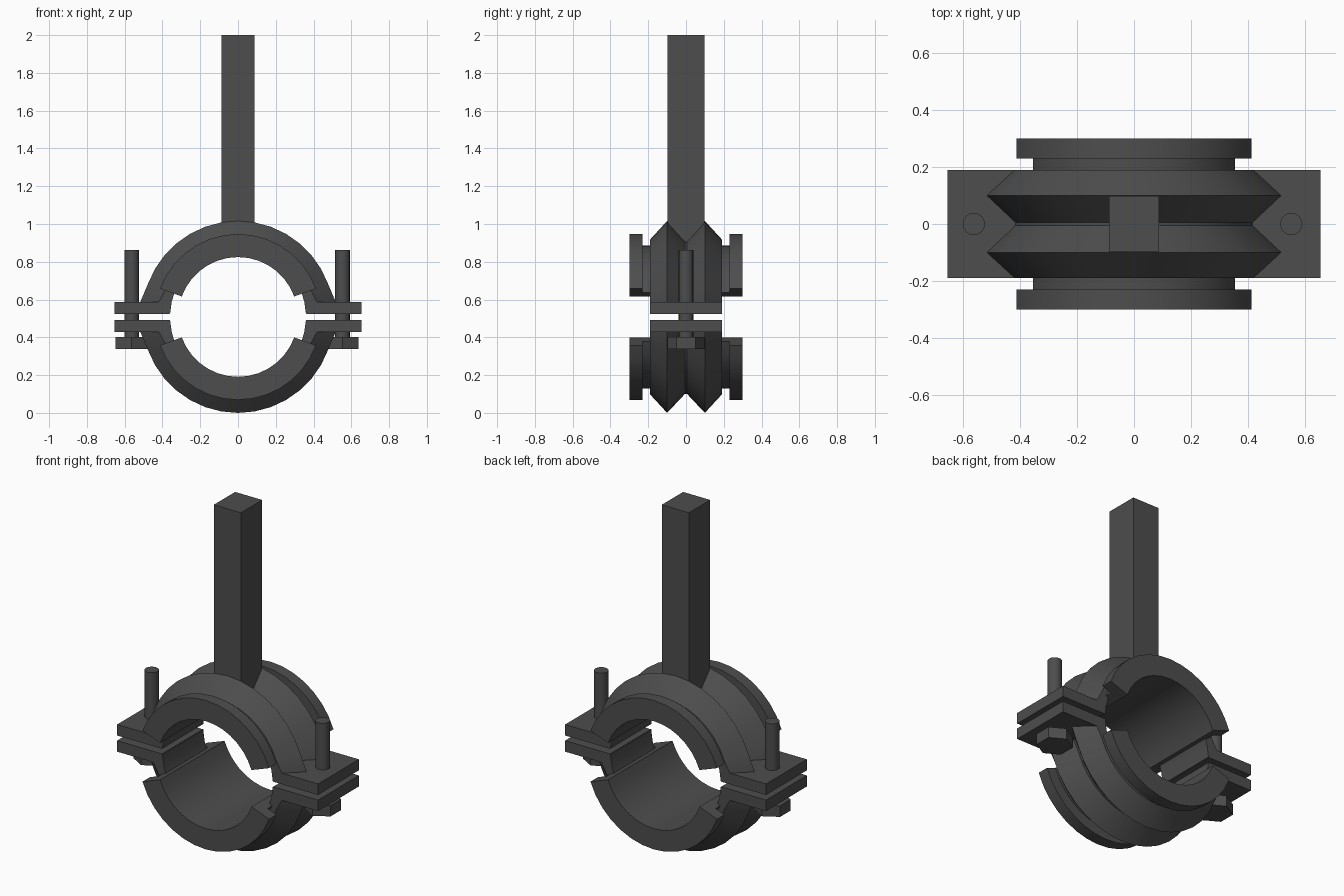
import bpy, bmesh
from math import sin, cos, radians

if "Cube" in bpy.data.objects:
    bpy.data.objects.remove(bpy.data.objects["Cube"])

CZ = 0.515  # centre height of the pipe opening

# dark grey finish shared by all parts
dark = bpy.data.materials.new("dark_grey")
dark.diffuse_color = (0.075, 0.075, 0.075, 1)
dark.use_nodes = True
dark.node_tree.nodes["Principled BSDF"].inputs["Base Color"].default_value = dark.diffuse_color


def finish(bm, name, smooth=False):
    bmesh.ops.recalc_face_normals(bm, faces=bm.faces)
    me = bpy.data.meshes.new(name)
    bm.to_mesh(me)
    bm.free()
    me.materials.append(dark)
    ob = bpy.data.objects.new(name, me)
    bpy.context.collection.objects.link(ob)
    if smooth:
        bpy.ops.object.select_all(action='DESELECT')
        ob.select_set(True)
        bpy.context.view_layer.objects.active = ob
        bpy.ops.object.shade_smooth_by_angle(angle=radians(30))
    return ob


def loft(name, rings):
    """Skin closed rings of points and cap both ends."""
    bm = bmesh.new()
    rows = [[bm.verts.new(p) for p in ring] for ring in rings]
    n = len(rows[0])
    for a, b in zip(rows, rows[1:]):
        for i in range(n):
            j = (i + 1) % n
            bm.faces.new((a[i], a[j], b[j], b[i]))
    bm.faces.new(rows[0])
    bm.faces.new(rows[-1])
    return finish(bm, name, True)


def arc_ring(profile, deg, s):
    a = radians(deg)
    return [(r * cos(a), y, CZ + s * r * sin(a)) for y, r in profile]


def foot_ring(profile, side, h, s):
    # straight end of the band, slightly flared on the outside
    return [(side * (r + 0.009 if r > 0.37 else (r * r - h * h) ** 0.5), y, CZ + s * h)
            for y, r in profile]


def box(name, x0, x1, y0, y1, z0, z1):
    bm = bmesh.new()
    bmesh.ops.create_cube(bm, size=1)
    for v in bm.verts:
        v.co = ((x0 + x1) / 2 + v.co.x * (x1 - x0),
                (y0 + y1) / 2 + v.co.y * (y1 - y0),
                (z0 + z1) / 2 + v.co.z * (z1 - z0))
    return finish(bm, name)


def prism(name, x, r, z0, z1, n, smooth=False):
    bm = bmesh.new()
    bmesh.ops.create_cone(bm, cap_ends=True, segments=n, radius1=r, radius2=r, depth=z1 - z0)
    bmesh.ops.translate(bm, verts=bm.verts, vec=(x, 0, (z0 + z1) / 2))
    return finish(bm, name, smooth)


# cross-sections as (y, radius)
band = [(-0.19, 0.36), (-0.19, 0.41), (-0.1, 0.508), (-0.006, 0.408), (0.006, 0.408),
        (0.1, 0.508), (0.19, 0.41), (0.19, 0.36)]
liner = [(-0.3, 0.317), (-0.3, 0.439), (-0.23, 0.439), (-0.23, 0.378),
         (0.23, 0.378), (0.23, 0.439), (0.3, 0.439), (0.3, 0.317)]

for half, s in (("upper", 1), ("lower", -1)):
    # ridged metal band
    rings = [foot_ring(band, 1, 0.017, s), foot_ring(band, 1, 0.08, s)]
    rings += [arc_ring(band, d, s) for d in range(20, 161, 10)]
    rings += [foot_ring(band, -1, 0.08, s), foot_ring(band, -1, 0.017, s)]
    loft(half + "_band", rings)
    # rubber liner with outer lips
    loft(half + "_liner", [arc_ring(liner, d, s) for d in range(20, 161, 10)])
    # bolt plates
    z0, z1 = sorted((CZ + s * 0.015, CZ + s * 0.08))
    box(half + "_right_plate", 0.362, 0.655, -0.19, 0.19, z0, z1)
    box(half + "_left_plate", -0.655, -0.362, -0.19, 0.19, z0, z1)

# bolts with hexagonal heads
for side, x in (("left", -0.563), ("right", 0.553)):
    prism(side + "_bolt_shaft", x, 0.039, 0.38, 0.87, 16, True)
    prism(side + "_bolt_head", x, 0.098, 0.345, 0.41, 6)

# square hanger post
box("hanger_post", -0.088, 0.088, -0.099, 0.099, 0.9, 2.0)

# rest the lowest ridge on the ground
low = min(v.co.z for o in bpy.data.objects for v in o.data.vertices)
for o in bpy.data.objects:
    if o.name != "hanger_post":
        o.location.z -= low
